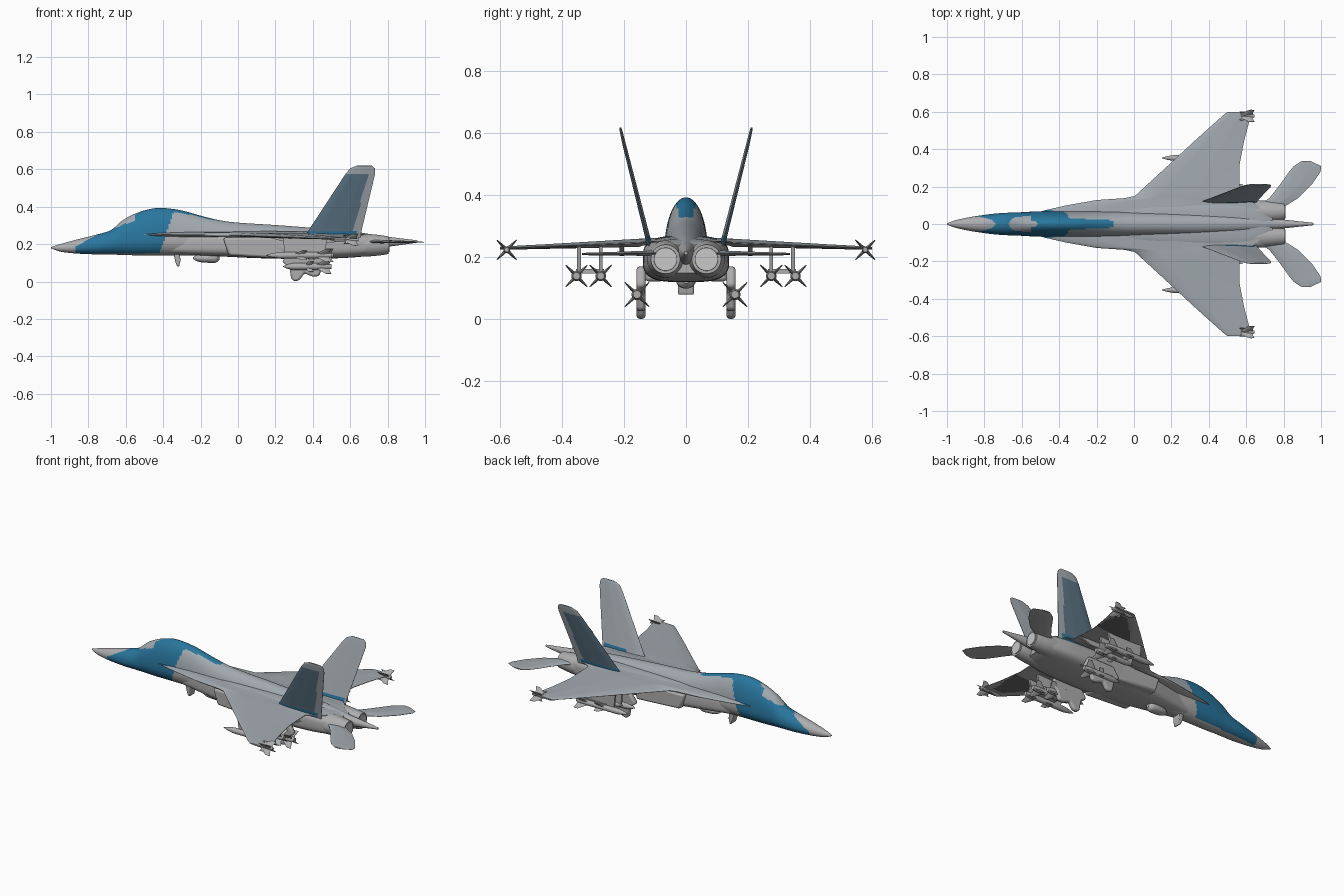
import bpy, bmesh, math
from mathutils import Vector

if "Cube" in bpy.data.objects:
    bpy.data.objects.remove(bpy.data.objects["Cube"])

COLOURS = {"upper_grey": (.36, .40, .43), "lower_grey": (.42, .42, .43), "blue": (.022, .18, .34),
           "slate": (.11, .18, .24), "dark_grey": (.14, .14, .145), "pale_grey": (.58, .58, .58)}
NAMES = list(COLOURS)
MATS = []
for k, c in COLOURS.items():
    m = bpy.data.materials.new(k)
    m.diffuse_color = (*c, 1)
    m.use_nodes = True
    m.node_tree.nodes["Principled BSDF"].inputs["Base Color"].default_value = m.diffuse_color
    MATS.append(m)
UP, LOW, BLUE, SLATE, DARK, PALE = range(6)


def finish(name, bm, colour, mirror=False, angle=40, bevel=0):
    """Turn a bmesh into a smooth object; colour is an index or a rule(centre, normal)."""
    bmesh.ops.remove_doubles(bm, verts=bm.verts, dist=1e-5)
    bmesh.ops.recalc_face_normals(bm, faces=bm.faces)
    bm.normal_update()
    for f in bm.faces:
        f.material_index = colour(f.calc_center_median(), f.normal) if callable(colour) else colour
    me = bpy.data.meshes.new(name)
    bm.to_mesh(me)
    bm.free()
    for m in MATS:
        me.materials.append(m)
    ob = bpy.data.objects.new(name, me)
    bpy.context.collection.objects.link(ob)
    bpy.ops.object.select_all(action='DESELECT')
    bpy.context.view_layer.objects.active = ob
    ob.select_set(True)
    bpy.ops.object.shade_smooth_by_angle(angle=math.radians(angle))
    if bevel:
        b = ob.modifiers.new("bevel", 'BEVEL')
        b.width, b.segments = bevel, 2
    if mirror:
        mm = ob.modifiers.new("mirror", 'MIRROR')
        mm.use_axis = (False, True, False)
    return ob


def skin(bm, rings):
    vs = [[bm.verts.new(p) for p in r] for r in rings]
    n = len(vs[0])
    for a, b in zip(vs, vs[1:]):
        for i in range(n):
            bm.faces.new((a[i], a[(i + 1) % n], b[(i + 1) % n], b[i]))
    bm.faces.new(vs[0])
    bm.faces.new(vs[-1])


def smooth_steps(rows, n):
    """Catmull-Rom resampling of rows of numbers."""
    out = []
    for i in range(len(rows) - 1):
        p0, p1, p2, p3 = rows[max(i - 1, 0)], rows[i], rows[i + 1], rows[min(i + 2, len(rows) - 1)]
        for s in range(n):
            t = s / n
            out.append([.5 * (2 * b + (c - a) * t + (2 * a - 5 * b + 4 * c - d) * t * t
                              + (3 * b - a - 3 * c + d) * t ** 3) for a, b, c, d in zip(p0, p1, p2, p3)])
    return out + [list(rows[-1])]


def loft(name, rows, colour, y0=0, power=2, n=6, seg=48, mirror=False):
    """Rows: x, half width, bottom z, top z, z of widest point."""
    bm = bmesh.new()
    rings = []
    for x, w, zb, zt, zc in (smooth_steps(rows, n) if n > 1 else rows):
        r = []
        for i in range(seg):
            a = 2 * math.pi * (i + .5) / seg
            c, s = math.cos(a), math.sin(a)
            cy = math.copysign(abs(c) ** (2 / power), c)
            cz = math.copysign(abs(s) ** (2 / power), s)
            r.append((x, y0 + w * cy, zc + cz * ((zt - zc) if s > 0 else (zc - zb))))
        rings.append(r)
    skin(bm, rings)
    return finish(name, bm, colour, mirror)


def panel_into(bm, rows, normal, n=1, cuts=12):
    """Thin aerofoil. Rows: leading x, trailing x, y, z, thickness."""
    full = []
    for a, b in zip(rows, rows[1:]):
        full += [[p + (q - p) * s / n for p, q in zip(a, b)] for s in range(n)]
    full.append(rows[-1])
    nv = Vector(normal).normalized()
    rings = []
    for le, te, y, z, t in full:
        fr = [i / cuts for i in range(cuts + 1)]

        def pt(f, s):
            h = min(1, math.sqrt(f / .2) if f < .2 else (1.08 - f) / .5)
            return Vector((le + (te - le) * f, y, z)) + nv * (s * t / 2 * max(h, .08))
        rings.append([pt(f, 1) for f in fr] + [pt(f, -1) for f in reversed(fr)])
    skin(bm, rings)


def panel(name, rows, normal, colour, n=1, cuts=12):
    bm = bmesh.new()
    panel_into(bm, rows, normal, n, cuts)
    return finish(name, bm, colour, True)


def prism(name, pts, y0, y1, colour, mirror=False, bevel=0):
    """Side outline (x, z) pulled from y0 to y1."""
    bm = bmesh.new()
    skin(bm, [[(x, y, z) for x, z in pts] for y in (y0, y1)])
    return finish(name, bm, colour, mirror, 30, bevel)


# fuselage core with canopy hump, spine and tail sting
def core_colour(c, n):
    x, y, z = c.x, abs(c.y), c.z
    patch = -.69 < x < -.55 and abs(z - (.285 + (x + .69) * .4)) < .012
    side = -.87 < x < -.42 + (z - .15) * .35 and .15 < z < .187 + (x + .87) * .53
    spine = -.45 < x < -.11 and y < .034 - (x + .4) * .05 and z > .29
    if (side or spine) and not patch:
        return BLUE
    return UP if z > .24 else LOW


loft("fuselage", [
    (-1, .003, .178, .184, .181), (-.95, .021, .16, .2, .18), (-.87, .038, .15, .222, .183),
    (-.76, .054, .145, .25, .19), (-.68, .06, .144, .275, .2), (-.62, .062, .142, .325, .21),
    (-.55, .066, .14, .363, .215), (-.47, .069, .14, .388, .22), (-.4, .07, .14, .393, .22),
    (-.3, .07, .14, .38, .22), (-.2, .07, .14, .352, .22), (-.1, .07, .14, .328, .22),
    (0, .068, .14, .315, .22), (.2, .064, .14, .302, .22), (.4, .058, .15, .287, .22),
    (.6, .046, .16, .27, .22), (.76, .028, .18, .245, .215), (.96, .006, .208, .22, .214)],
    core_colour, n=10, seg=64)

# boxy lower body with the air intakes and engine bay
loft("engine_body", [
    (-.36, .055, .15, .255, .2), (-.2, .085, .14, .262, .2), (-.05, .112, .132, .268, .2),
    (.1, .13, .125, .27, .195), (.35, .138, .12, .268, .195), (.55, .138, .125, .262, .195),
    (.68, .125, .135, .255, .195), (.74, .108, .15, .24, .195)],
    lambda c, n: UP if c.z > .245 else LOW, power=3.4)
prism("intake", [(-.08, .235), (-.05, .14), (.25, .122), (.25, .235)], .07, .134, LOW, True, .012)

# exhaust nozzles and their pale rear discs
loft("nozzle", [(.6, .062, .132, .256, .194), (.7, .06, .134, .254, .194), (.77, .053, .141, .247, .194),
                (.805, .047, .147, .241, .194)], LOW, y0=.066, seg=32, mirror=True)
loft("nozzle_disc", [(.8, .038, .156, .232, .194), (.81, .037, .157, .231, .194)], PALE,
     y0=.066, n=1, seg=32, mirror=True)


# wings with forward root extensions
def wing_colour(c, n):
    if n.z > 0:
        return BLUE if c.x < -.44 else UP
    inner = .36 < c.y < .56 and c.x > .27 + (c.y - .3) * .95 and c.x < .57
    return DARK if inner else LOW


panel("wing", [
    (-.56, .7, .05, .25, .03), (-.47, .68, .075, .251, .026), (-.36, .66, .1, .251, .023),
    (-.2, .62, .128, .25, .021), (-.05, .59, .138, .249, .022), (.005, .565, .15, .247, .026),
    (.19, .565, .32, .24, .02), (.33, .59, .45, .235, .015), (.475, .625, .58, .23, .011),
    (.5, .635, .6, .229, .008)], (0, 0, 1), wing_colour, n=4, cuts=24)

# tailplanes
panel("tailplane", [
    (.66, .8, .09, .213, .018), (.725, .88, .14, .213, .016), (.78, .95, .21, .212, .013),
    (.83, .998, .28, .211, .01), (.855, 1, .31, .211, .009), (.895, .945, .336, .211, .006)],
    (0, 0, 1), lambda c, n: UP if n.z > 0 else LOW, n=2)


# canted fins: slate outer face, grey rim, blue foot
def fin_colour(c, n):
    le, te = .36 + (c.z - .25) * .68, .655 + (c.z - .25) * .21
    f = (c.x - le) / (te - le)
    if n.y > 0:
        if c.z < .283 and f < .93:
            return BLUE
        return SLATE if f < .83 and c.z < .575 else UP
    return BLUE if c.z < .275 and .4 < f < .95 else UP


panel("tail_fin", [
    (.35, .655, .117, .235, .02), (.375, .66, .125, .27, .016), (.575, .733, .202, .575, .011),
    (.6, .732, .209, .605, .009), (.635, .715, .212, .619, .006)],
    (0, 1, -.25), fin_colour, n=10, cuts=24)


# finned missiles: body, cross tail fins and mid fins
def missile(name, x0, x1, y, z, r, span):
    rows = [(x0 + d * (x1 - x0), r * k, z - r * k, z + r * k, z)
            for d, k in ((0, .1), (.08, .6), (.2, 1), (.9, 1), (1, .7))]
    loft(name + "_body", rows, LOW, y0=y, n=1, seg=16, mirror=True)
    bm = bmesh.new()
    for k in range(4):
        a = math.pi / 4 + k * math.pi / 2
        c, s = math.cos(a), math.sin(a)
        for xa, xb, sp in ((x1 - .1, x1 - .01, span), (x0 + .35 * (x1 - x0), x0 + .6 * (x1 - x0), span * .7)):
            panel_into(bm, [(xa, xb, y, z, .012), (xa + .035, xb, y + c * sp * .5, z + s * sp * .5, .009),
                            (xb - .02, xb + .01, y + c * sp, z + s * sp, .003)], (0, -s, c), cuts=4)
    finish(name + "_fins", bm, LOW, True)


missile("outer_missile", .15, .5, .353, .14, .017, .05)
missile("inner_missile", .24, .51, .275, .14, .017, .05)
missile("body_missile", .24, .5, .158, .08, .018, .055)
missile("tip_missile", .49, .645, .578, .224, .011, .045)

# pylons and the cross rail under the wing
for nm, y in (("outer_pylon", .345), ("inner_pylon", .275)):
    prism(nm, [(.24, .24), (.25, .145), (.46, .145), (.48, .235)], y - .006, y + .006, LOW, True)
prism("store_rail", [(.3, .162), (.3, .148), (.45, .148), (.45, .162)], .265, .355, LOW, True)
prism("wing_fairing", [(.15, .238), (.28, .205), (.5, .205), (.58, .235)], .2, .215, LOW, True)

# hanging side pods under the engine bay
prism("side_pod", [(.235, .105), (.275, .075), (.285, .012), (.305, 0), (.33, .008), (.355, .045), (.4, .025),
                   (.435, .03), (.45, .08), (.49, .11), (.46, .17), (.28, .17)], .13, .16, LOW, True, .01)

# belly pod and front blade
loft("belly_pod", [(-.24, .004, .12, .13, .125), (-.21, .026, .105, .145, .125), (-.16, .032, .1, .15, .125),
                   (-.12, .028, .1, .15, .125), (-.1, .01, .115, .14, .125)], LOW, seg=24)
prism("front_blade", [(-.345, .15), (-.335, .105), (-.325, .08), (-.315, .08), (-.308, .11), (-.31, .15)],
      -.025, .025, LOW, bevel=.004)
